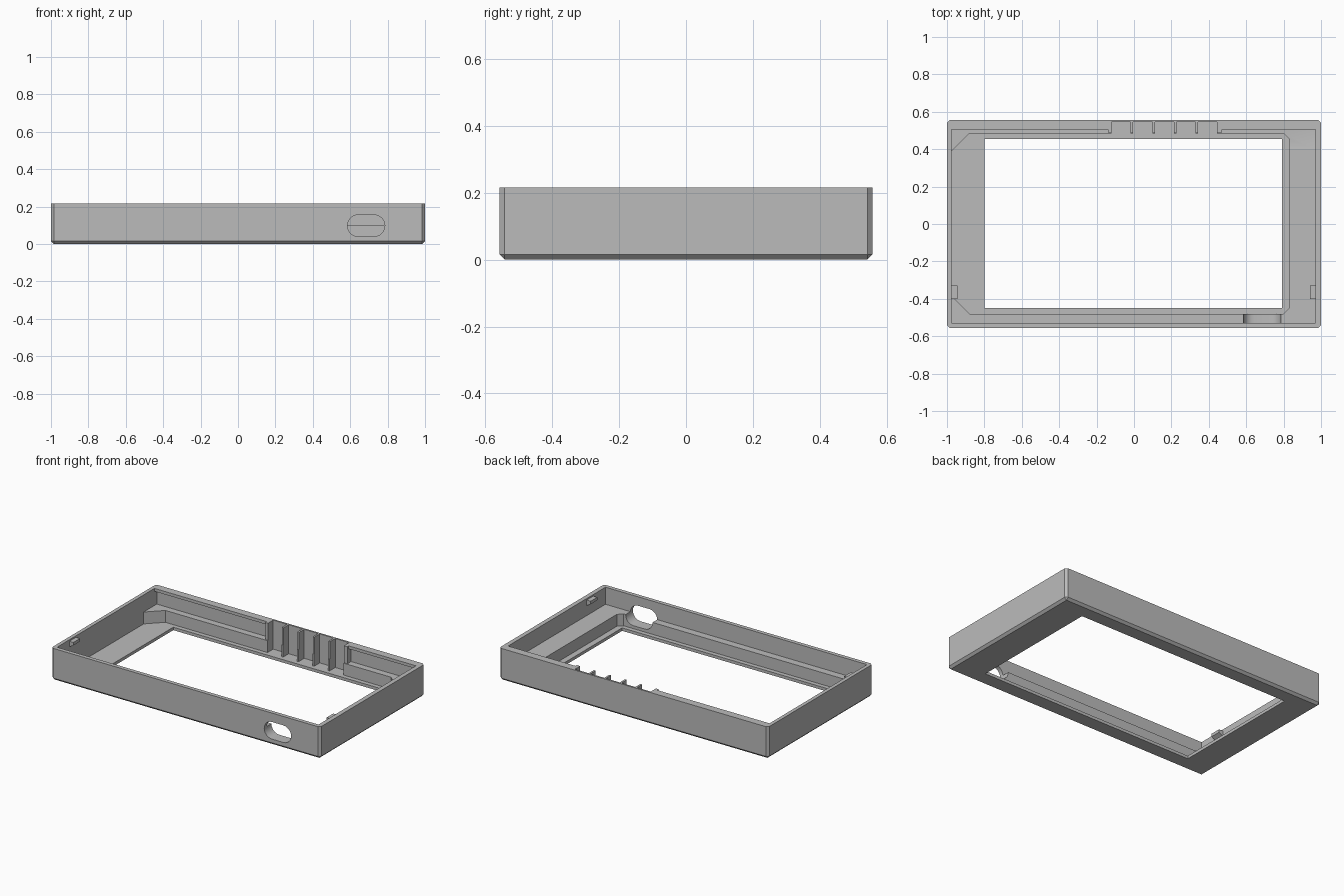
import bpy, bmesh, math
from mathutils import Matrix

cube = bpy.data.objects.get("Cube")
if cube:
    bpy.data.objects.remove(cube, do_unlink=True)

grey = bpy.data.materials.new("plain_grey")
grey.use_nodes = True
COLOUR = (0.5, 0.5, 0.5, 1)
grey.diffuse_color = COLOUR
grey.node_tree.nodes["Principled BSDF"].inputs["Base Color"].default_value = COLOUR

TOP, FLOOR, LEDGE, OVER = 0.215, 0.02, 0.1, 0.3


def add_object(name, bm):
    bmesh.ops.recalc_face_normals(bm, faces=bm.faces[:])
    mesh = bpy.data.meshes.new(name)
    bm.to_mesh(mesh)
    bm.free()
    mesh.materials.append(grey)
    ob = bpy.data.objects.new(name, mesh)
    bpy.context.scene.collection.objects.link(ob)
    return ob


def box_bm(x0, x1, y0, y1, z0, z1):
    bm = bmesh.new()
    mid = Matrix.Translation(((x0 + x1) / 2, (y0 + y1) / 2, (z0 + z1) / 2))
    size = Matrix.Diagonal((x1 - x0, y1 - y0, z1 - z0, 1))
    bmesh.ops.create_cube(bm, size=1, matrix=mid @ size)
    return bm


def extruded_bm(points, offset):
    bm = bmesh.new()
    face = bm.faces.new([bm.verts.new(p) for p in points])
    out = bmesh.ops.extrude_face_region(bm, geom=[face])
    verts = [v for v in out["geom"] if isinstance(v, bmesh.types.BMVert)]
    bmesh.ops.translate(bm, verts=verts, vec=offset)
    return bm


def cut(target, bm):
    """Subtract a shape from the target, then discard the cutter."""
    cutter = add_object("cutter", bm)
    cutter.hide_render = True
    mod = target.modifiers.new("cut", "BOOLEAN")
    mod.operation, mod.solver, mod.object = "DIFFERENCE", "EXACT", cutter
    bpy.context.view_layer.update()
    graph = bpy.context.evaluated_depsgraph_get()
    result = bpy.data.meshes.new_from_object(target.evaluated_get(graph))
    target.modifiers.clear()
    target.data = result
    bpy.data.objects.remove(cutter, do_unlink=True)


# Outer shell with chamfered upright and bottom edges
bm = box_bm(-1, 1, -0.557, 0.557, 0, TOP)
edges = [e for e in bm.edges if min(v.co.z for v in e.verts) < 0.01]
bmesh.ops.bevel(bm, geom=edges, offset=0.015, segments=1, profile=0.5, affect="EDGES")
frame = add_object("bezel_frame", bm)

# Screen window
cut(frame, box_bm(-0.8, 0.79, -0.45, 0.455, -0.1, OVER))

# Lower pocket with clipped corners
pocket = [(-0.975, -0.385), (-0.88, -0.48), (0.8, -0.48), (0.83, -0.45),
          (0.83, 0.455), (0.8, 0.485), (-0.88, 0.485), (-0.975, 0.39)]
cut(frame, extruded_bm([(x, y, FLOOR) for x, y in pocket], (0, 0, OVER)))

# Upper cavity above the ledge, with a lip along the back wall
cut(frame, box_bm(-0.975, 0.97, -0.53, 0.49, LEDGE, OVER))
for x0, x1 in ((-0.975, -0.14), (0.47, 0.97)):
    cut(frame, box_bm(x0, x1, 0.4, 0.505, LEDGE, OVER))
    cut(frame, box_bm(x0, x1, 0.4, 0.53, LEDGE, 0.195))

# Comb of five slots in the back wall, leaving four ribs
pitch, rib = 0.1155, 0.013
for i in range(5):
    x = -0.12 + i * pitch
    cut(frame, box_bm(x, x + pitch - rib, 0.45, 0.545, FLOOR, OVER))

# Rounded port opening through the front wall
radius, steps = 0.0575, 12
port = []
for cx, start in ((0.7275, -90), (0.6425, 90)):
    for i in range(steps + 1):
        a = math.radians(start + 180 * i / steps)
        port.append((cx + radius * math.cos(a), -0.65, 0.0975 + radius * math.sin(a)))
cut(frame, extruded_bm(port, (0, 0.2, 0)))

# Snap tabs on the side walls
for name, wall, side in (("left_tab", 0.975, 1), ("right_tab", -0.98, -1)):
    inner = wall - side * 0.035
    profile = [(wall, -0.4, 0.165), (inner, -0.4, 0.185),
               (inner, -0.4, 0.205), (wall, -0.4, 0.205)]
    add_object(name, extruded_bm(profile, (0, 0.07, 0)))

# Smooth the port ends while keeping all other edges crisp
bpy.ops.object.select_all(action="DESELECT")
frame.select_set(True)
bpy.context.view_layer.objects.active = frame
bpy.ops.object.shade_smooth_by_angle(angle=math.radians(25))
